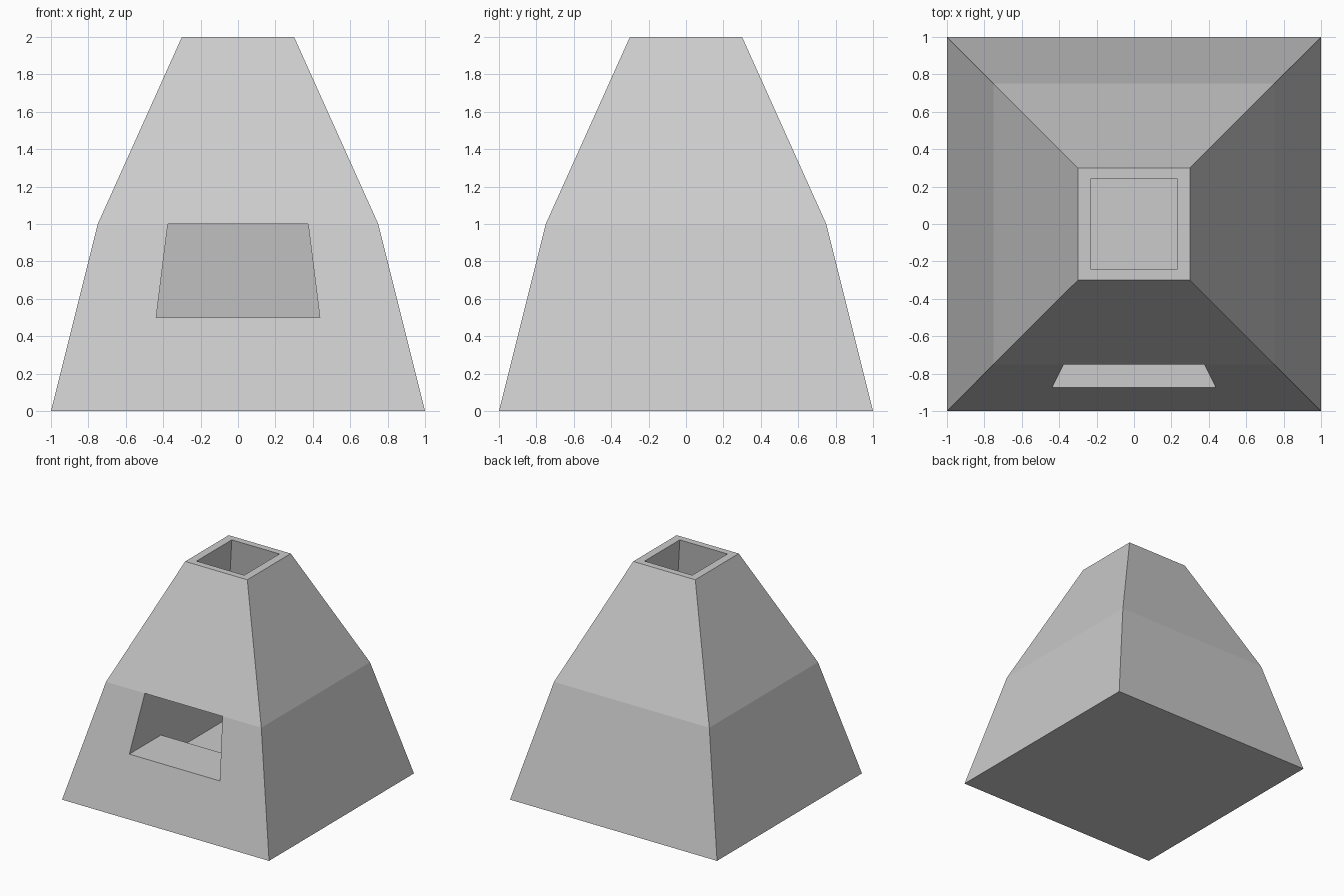
import bpy, bmesh

if "Cube" in bpy.data.objects:
    bpy.data.objects.remove(bpy.data.objects["Cube"])

bm = bmesh.new()


def ring(z, hx, hy):
    # corners: front left, front right, back right, back left
    return [bm.verts.new((sx * hx, sy * hy, z))
            for sx, sy in ((-1, -1), (1, -1), (1, 1), (-1, 1))]


def band(lower, upper, sides=(0, 1, 2, 3)):
    for i in sides:
        j = (i + 1) % 4
        bm.faces.new((lower[i], lower[j], upper[j], upper[i]))


# Outer body and the tapered flue inside it
outer = [ring(z, h, h) for z, h in ((0, 1), (0.5, 0.875), (1, 0.75), (2, 0.3))]
inner = [ring(z, hx, hy) for z, hx, hy in
         ((0.27, 0.466, 0.466), (0.5, 0.4375, 0.4375), (1, 0.375, 0.375), (2, 0.23, 0.243))]

# Side and back walls; the front has the fire opening in its middle band
for k in range(3):
    band(outer[k], outer[k + 1], (1, 2, 3))
    band(inner[k], inner[k + 1], (1, 2, 3) if k == 1 else (0, 1, 2, 3))

# Opening corners on the front wall
bl, br = [bm.verts.new((s * 0.4375, -0.875, 0.5)) for s in (-1, 1)]
tl, tr = [bm.verts.new((s * 0.375, -0.75, 1)) for s in (-1, 1)]
lo, mid, up, top = outer
bm.faces.new((lo[0], lo[1], mid[1], br, bl, mid[0]))
bm.faces.new((mid[0], bl, tl, up[0]))
bm.faces.new((br, mid[1], up[1], tr))
bm.faces.new((up[0], tl, tr, up[1], top[1], top[0]))

# Opening passage: sill, two jambs and lintel
band([bl, br, tr, tl], [inner[1][0], inner[1][1], inner[2][1], inner[2][0]])

# Base, hearth floor and chimney rim
bm.faces.new(lo[::-1])
bm.faces.new(inner[0])
band(top, inner[3])

bmesh.ops.recalc_face_normals(bm, faces=bm.faces)
mesh = bpy.data.meshes.new("chimney_body")
bm.to_mesh(mesh)
bm.free()
bpy.context.collection.objects.link(bpy.data.objects.new("chimney_body", mesh))
